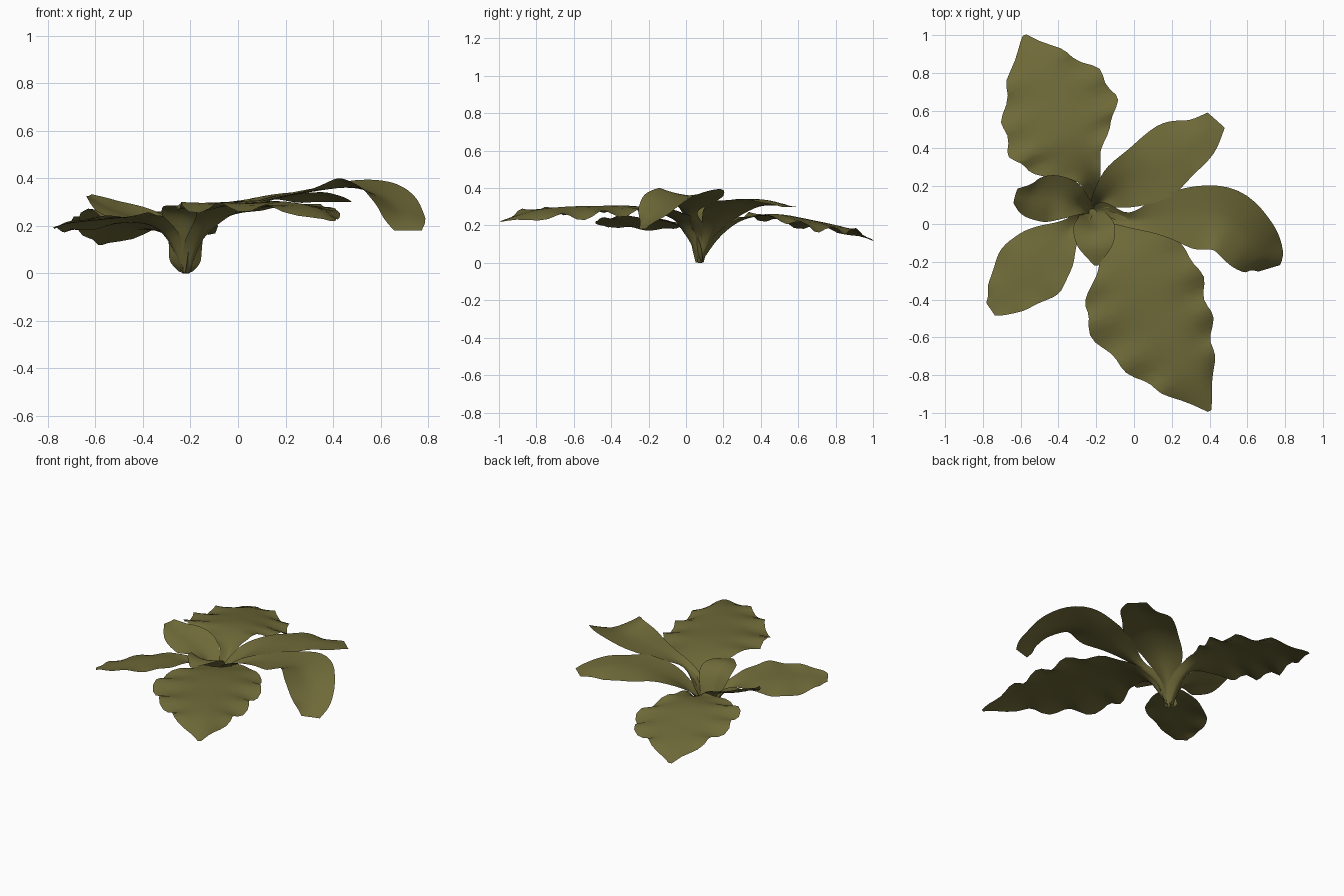
import bpy, math
from mathutils import Vector

olive = bpy.data.materials.new("olive_leaf")
olive.diffuse_color = (0.158, 0.143, 0.04, 1)


def spline(rows, steps):
    """Smooth curve through rows of any number of values."""
    out = []
    n = len(rows)
    for i in range(n - 1):
        a, b, c, d = (rows[max(0, min(n - 1, k))] for k in (i - 1, i, i + 1, i + 2))
        for s in range(steps + (i == n - 2)):
            t = s / steps
            out.append([0.5 * (2 * q + (r - p) * t + (2 * p - 5 * q + 4 * r - w) * t * t
                               + (3 * q - p - 3 * r + w) * t ** 3)
                        for p, q, r, w in zip(a, b, c, d)])
    return out


def leaf(name, rows, ruffle=0.0, waves=5, steps=5, half=4):
    """Rows along the midrib: x, y, z, left width, right width, left lift, right lift."""
    pts = spline(rows, steps)
    verts, faces = [], []
    n, m = len(pts), 2 * half + 1
    for i, p in enumerate(pts):
        mid = Vector(p[:3])
        tan = Vector(pts[min(i + 1, n - 1)][:3]) - Vector(pts[max(i - 1, 0)][:3])
        tan.normalize()
        side = Vector((-tan.y, tan.x, 0)).normalized()
        up = tan.cross(side)
        f = i / (n - 1)
        fade = max(0, min(1, (f - 0.3) * 4)) * min(1, (1 - f) * 5)
        for j in range(-half, half + 1):
            u = -j / half
            a = abs(u)
            width, lift = (p[3], p[5]) if u > 0 else (p[4], p[6])
            phase = 2 * math.pi * waves * f + (1.3 if u > 0 else 0)
            wide = max(width, 0.004) + ruffle * 0.7 * fade * math.sin(phase) * a ** 2
            rise = lift * a ** 1.4 + ruffle * fade * math.cos(phase) * a ** 3
            v = mid + side * (wide * u) + up * rise
            v.z = max(v.z, 0)
            verts.append(v)
    for i in range(n - 1):
        for j in range(m - 1):
            k = i * m + j
            faces.append((k, k + m, k + m + 1, k + 1)[::-1])
    me = bpy.data.meshes.new(name)
    me.from_pydata(verts, [], faces)
    me.materials.append(olive)
    me.polygons.foreach_set("use_smooth", [True] * len(me.polygons))
    ob = bpy.data.objects.new(name, me)
    bpy.context.collection.objects.link(ob)


# Large ruffled leaf at the back
leaf("back_leaf", [
    (-.22, .08, 0, .02, .02, .01, .01), (-.215, .165, .12, .05, .05, .03, .03),
    (-.24, .26, .205, .07, .06, .03, .03), (-.29, .37, .25, .25, .14, -.01, 0),
    (-.35, .50, .26, .33, .28, -.01, -.06), (-.43, .67, .23, .29, .29, -.02, -.06),
    (-.51, .84, .19, .17, .17, -.01, -.02), (-.58, 1.0, .12, .01, .01, 0, 0)], .022, 7)

# Large ruffled leaf at the front
leaf("front_leaf", [
    (-.21, .07, 0, .02, .02, .01, .01), (-.17, .025, .12, .05, .05, .03, .03),
    (-.11, -.03, .22, .09, .08, .02, .02), (-.03, -.14, .28, .20, .19, -.01, 0),
    (.05, -.29, .305, .28, .34, -.03, -.02), (.13, -.47, .305, .27, .36, -.04, -.03),
    (.22, -.65, .30, .22, .28, -.05, -.02), (.31, -.81, .28, .13, .18, -.04, -.01),
    (.40, -.99, .22, .01, .01, 0, 0)], .022, 7)

# Smooth leaf, back right
leaf("back_right_leaf", [
    (-.21, .08, 0, .02, .02, .01, .01), (-.16, .13, .13, .06, .04, .03, .03),
    (-.06, .20, .245, .13, .12, .02, .03), (.08, .28, .315, .16, .17, -.01, .01),
    (.22, .37, .34, .18, .15, -.03, 0), (.35, .46, .33, .12, .11, -.03, 0),
    (.435, .55, .30, .06, .06, 0, 0)], .004, 4)

# Long arching leaf, right, channelled, with drooping tip
leaf("right_leaf", [
    (-.21, .07, 0, .02, .02, .01, .01), (-.15, .06, .14, .05, .05, .03, .03),
    (-.02, .02, .25, .04, .04, .02, .02), (.15, .035, .31, .11, .10, .01, .01),
    (.32, .04, .345, .16, .17, .015, .01), (.48, .01, .36, .18, .16, .035, .04),
    (.61, -.08, .32, .15, .17, .03, .05), (.69, -.17, .25, .11, .13, 0, .03),
    (.715, -.235, .18, .06, .06, 0, 0)])

# Medium leaf, front left, tilted with its front edge up
leaf("front_left_leaf", [
    (-.23, .075, 0, .02, .02, .01, .01), (-.28, .03, .12, .04, .04, .03, .03),
    (-.34, -.03, .19, .06, .06, .03, .02), (-.43, -.11, .225, .15, .13, .02, -.02),
    (-.53, -.21, .23, .20, .18, .02, -.05), (-.63, -.32, .22, .16, .15, .02, -.04),
    (-.71, -.41, .21, .09, .09, .02, -.02), (-.76, -.45, .20, .04, .04, .01, -.01)], .007, 5)

# Small leaf, left, tilted with its back edge up
leaf("left_leaf", [
    (-.23, .08, 0, .02, .02, .01, .01), (-.28, .10, .13, .04, .05, .03, .03),
    (-.35, .12, .205, .09, .11, .01, .04), (-.45, .135, .24, .125, .125, -.03, .05),
    (-.55, .135, .275, .10, .09, -.03, .04), (-.63, .15, .325, .04, .04, 0, .01)])

# Small upright leaf cupping the centre
leaf("centre_leaf", [
    (-.22, .08, 0, .03, .03, .015, .015), (-.22, .055, .04, .065, .065, .03, .03),
    (-.215, .01, .14, .075, .075, .04, .04), (-.21, -.04, .24, .11, .11, .03, .03),
    (-.205, -.12, .285, .09, .09, 0, 0), (-.20, -.22, .27, .01, .01, 0, 0)])
